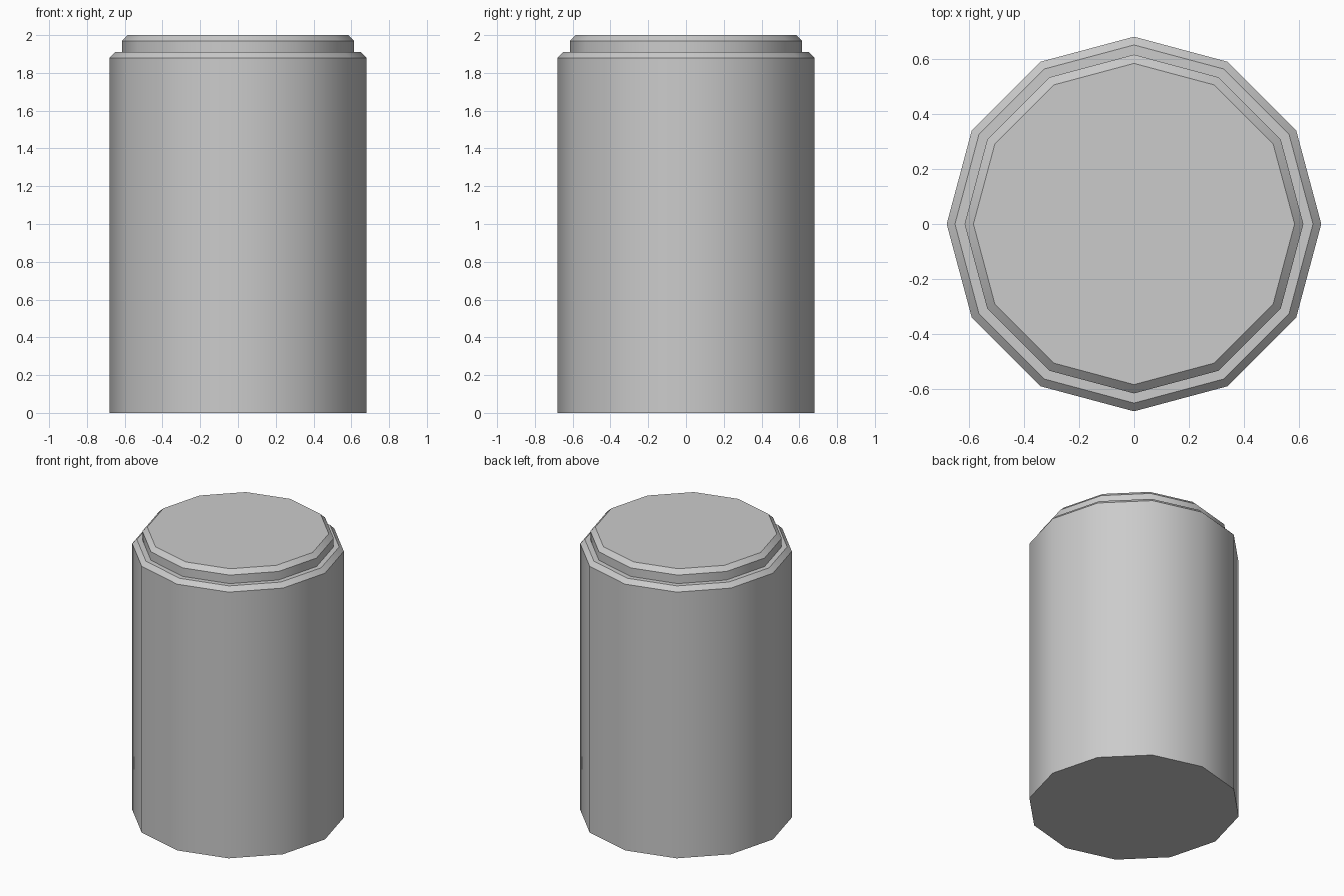
import bpy, bmesh, math

if "Cube" in bpy.data.objects:
    bpy.data.objects.remove(bpy.data.objects["Cube"])

SIDES = 12
# (radius, height) outline: straight wall, chamfered shoulder, stepped cap
PROFILE = [(0.68, 0.0), (0.68, 1.88), (0.65, 1.91),
           (0.615, 1.91), (0.615, 1.97), (0.583, 2.0)]


def lathe(name, profile, sides):
    bm = bmesh.new()
    rings = []
    for r, z in profile:
        rings.append([bm.verts.new((r * math.cos(2 * math.pi * i / sides),
                                    r * math.sin(2 * math.pi * i / sides), z))
                      for i in range(sides)])
    for a, b in zip(rings, rings[1:]):
        for i in range(sides):
            j = (i + 1) % sides
            bm.faces.new((a[i], a[j], b[j], b[i]))
    bm.faces.new(rings[0][::-1])
    bm.faces.new(rings[-1])
    mesh = bpy.data.meshes.new(name)
    bm.to_mesh(mesh)
    bm.free()
    obj = bpy.data.objects.new(name, mesh)
    bpy.context.collection.objects.link(obj)
    return obj


# Canister body with stepped cap, rounded sides and crisp chamfers
canister = lathe("canister", PROFILE, SIDES)
bpy.context.view_layer.objects.active = canister
canister.select_set(True)
bpy.ops.object.shade_smooth_by_angle(angle=math.radians(32))
